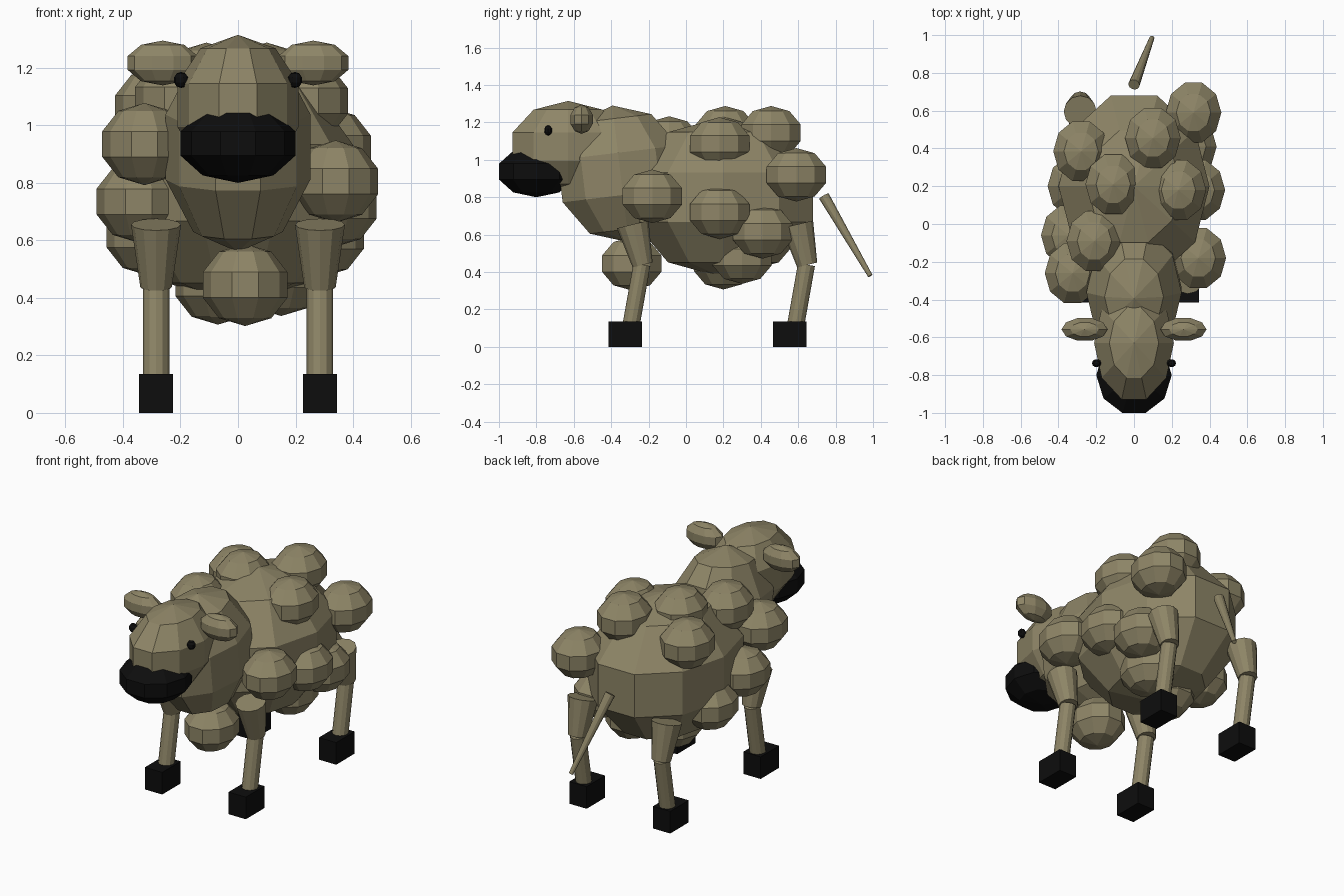
import bpy, bmesh, math
from mathutils import Vector, Matrix

if "Cube" in bpy.data.objects:
    bpy.data.objects.remove(bpy.data.objects["Cube"])


def material(name, rgb):
    m = bpy.data.materials.new(name)
    m.diffuse_color = (*rgb, 1)
    m.use_nodes = True
    m.node_tree.nodes["Principled BSDF"].inputs["Base Color"].default_value = m.diffuse_color
    return m


WOOL = material("wool_tan", (0.27, 0.235, 0.135))
BLACK = material("black", (0.004, 0.004, 0.004))


def add_object(name, bm, mat):
    bmesh.ops.recalc_face_normals(bm, faces=bm.faces)
    mesh = bpy.data.meshes.new(name)
    bm.to_mesh(mesh)
    bm.free()
    mesh.materials.append(mat)
    ob = bpy.data.objects.new(name, mesh)
    bpy.context.collection.objects.link(ob)
    return ob


def ball(name, centre, radii, mat=WOOL, tilt=0.0, segs=10, rings=5):
    """Faceted ellipsoid with corners on the x axis and a flat band at its equator."""
    bm = bmesh.new()
    loops = []
    for r in range(1, rings):
        a = math.pi * r / rings
        loops.append([bm.verts.new((math.sin(a) * math.cos(2 * math.pi * s / segs),
                                    math.sin(a) * math.sin(2 * math.pi * s / segs),
                                    math.cos(a))) for s in range(segs)])
    top, bottom = bm.verts.new((0, 0, 1)), bm.verts.new((0, 0, -1))
    for s in range(segs):
        t = (s + 1) % segs
        bm.faces.new((top, loops[0][s], loops[0][t]))
        bm.faces.new((bottom, loops[-1][t], loops[-1][s]))
        for a, b in zip(loops, loops[1:]):
            bm.faces.new((a[s], b[s], b[t], a[t]))
    bm.transform(Matrix.Translation(centre) @ Matrix.Rotation(tilt, 4, 'X')
                 @ Matrix.Diagonal((*radii, 1)))
    return add_object(name, bm, mat)


def rod(name, start, end, r1, r2, segs=12):
    """Tapered cylinder between two points."""
    start, end = Vector(start), Vector(end)
    d = end - start
    bm = bmesh.new()
    bmesh.ops.create_cone(bm, cap_ends=True, segments=segs, radius1=r1,
                          radius2=r2, depth=d.length)
    bm.transform(Matrix.Translation((start + end) / 2)
                 @ d.to_track_quat('Z', 'Y').to_matrix().to_4x4())
    return add_object(name, bm, WOOL)


def box(name, centre, size):
    bm = bmesh.new()
    bmesh.ops.create_cube(bm, size=1)
    bm.transform(Matrix.Translation(centre) @ Matrix.Diagonal((*size, 1)))
    return add_object(name, bm, BLACK)


# Torso, neck, head and muzzle
ball("body", (0, 0.2, 0.8), (0.42, 0.53, 0.43))
ball("neck", (0, -0.35, 0.925), (0.265, 0.36, 0.368), tilt=0.12)
ball("head", (0, -0.63, 1.07), (0.222, 0.33, 0.245))
ball("muzzle", (0, -0.80, 0.937), (0.21, 0.221, 0.137), BLACK)

# Tufts of wool
tufts = [
    (0.315, 0.59, 0.92), (0.10, 0.455, 1.145), (0.235, 0.18, 1.085),
    (-0.11, 0.21, 1.145), (-0.21, -0.09, 1.09), (-0.28, 0.385, 1.06),
    (-0.325, -0.26, 0.935), (-0.345, -0.06, 0.735), (-0.31, 0.20, 0.62),
    (0.34, -0.18, 0.805), (0.335, 0.18, 0.72), (0.29, 0.41, 0.615),
    (0.025, -0.29, 0.445), (-0.07, 0.20, 0.45), (0.15, 0.30, 0.48),
]
for i, c in enumerate(tufts):
    ball(f"wool_tuft_{i + 1}", c, (0.155, 0.175, 0.143))

for side, sx in (("right", 1), ("left", -1)):
    # Eyes and ears
    ball(f"eye_{side}", (sx * 0.198, -0.737, 1.158), (0.026, 0.023, 0.028), BLACK)
    ball(f"ear_{side}", (sx * 0.262, -0.558, 1.217), (0.128, 0.066, 0.078))
    # Legs and hooves
    for end, y in (("front", 0), ("back", 0.88)):
        x = sx * 0.285
        rod(f"{end}_upper_leg_{side}", (x, y - 0.285, 0.655), (x, y - 0.232, 0.438), 0.087, 0.055)
        rod(f"{end}_lower_leg_{side}", (x, y - 0.236, 0.44), (x, y - 0.30, 0.08), 0.046, 0.046)
        box(f"{end}_hoof_{side}", (x, y - 0.325, 0.068), (0.118, 0.18, 0.136))

# Tail
rod("tail", (0, 0.738, 0.805), (0.095, 0.985, 0.38), 0.03, 0.013)
